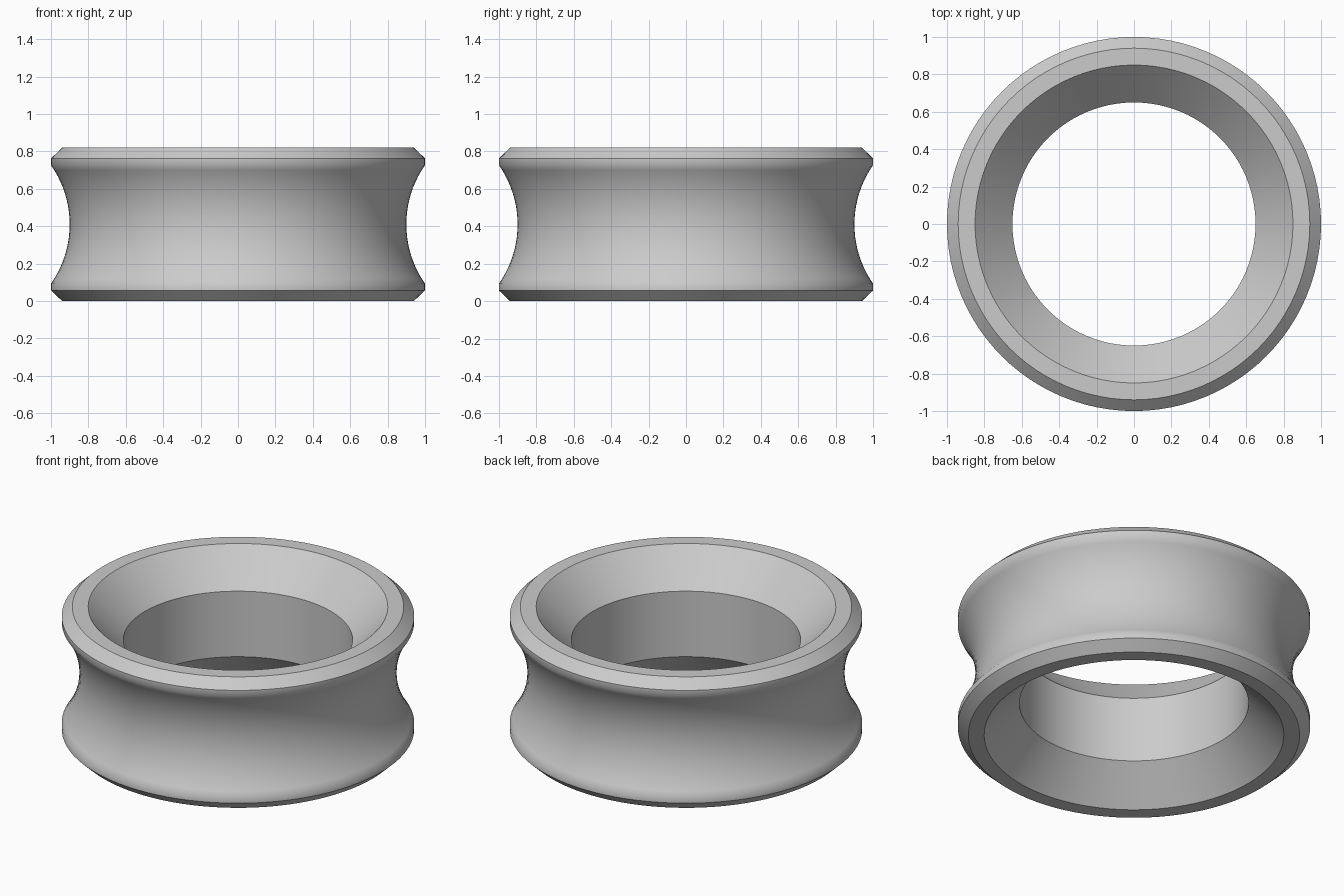
import bpy, bmesh, math

if "Cube" in bpy.data.objects:
    bpy.data.objects.remove(bpy.data.objects["Cube"])

SEGMENTS = 96
HEIGHT = 0.82
MID = HEIGHT / 2

# Upper half of the section: bore, flared mouth, flat rim, chamfer, short band
profile = [(0.65, MID + 0.205), (0.85, HEIGHT), (0.94, HEIGHT),
           (1.0, HEIGHT - 0.057)]

# Concave groove around the outside, swept from top to bottom
half_h, depth = 0.317, 0.10
radius = (half_h ** 2 + depth ** 2) / (2 * depth)
half_angle = math.asin(half_h / radius)
ARC_STEPS = 20
groove = []
for i in range(ARC_STEPS + 1):
    a = half_angle * (1 - 2 * i / ARC_STEPS)
    groove.append((0.90 + radius * (1 - math.cos(a)), MID + radius * math.sin(a)))

# Lower half mirrors the upper half
section = profile + groove + [(r, HEIGHT - z) for r, z in reversed(profile)]

# Revolve the closed section about z
bm = bmesh.new()
rings = []
for s in range(SEGMENTS):
    t = 2 * math.pi * s / SEGMENTS
    rings.append([bm.verts.new((r * math.cos(t), r * math.sin(t), z)) for r, z in section])
n = len(section)
for s in range(SEGMENTS):
    a, b = rings[s], rings[(s + 1) % SEGMENTS]
    for i in range(n):
        j = (i + 1) % n
        bm.faces.new((a[i], a[j], b[j], b[i]))
bmesh.ops.recalc_face_normals(bm, faces=bm.faces)

mesh = bpy.data.meshes.new("grooved_ring")
bm.to_mesh(mesh)
bm.free()
ring = bpy.data.objects.new("grooved_ring", mesh)
bpy.context.collection.objects.link(ring)

# Smooth curved walls, crisp chamfer edges
bpy.context.view_layer.objects.active = ring
ring.select_set(True)
bpy.ops.object.shade_smooth_by_angle(angle=math.radians(36))
